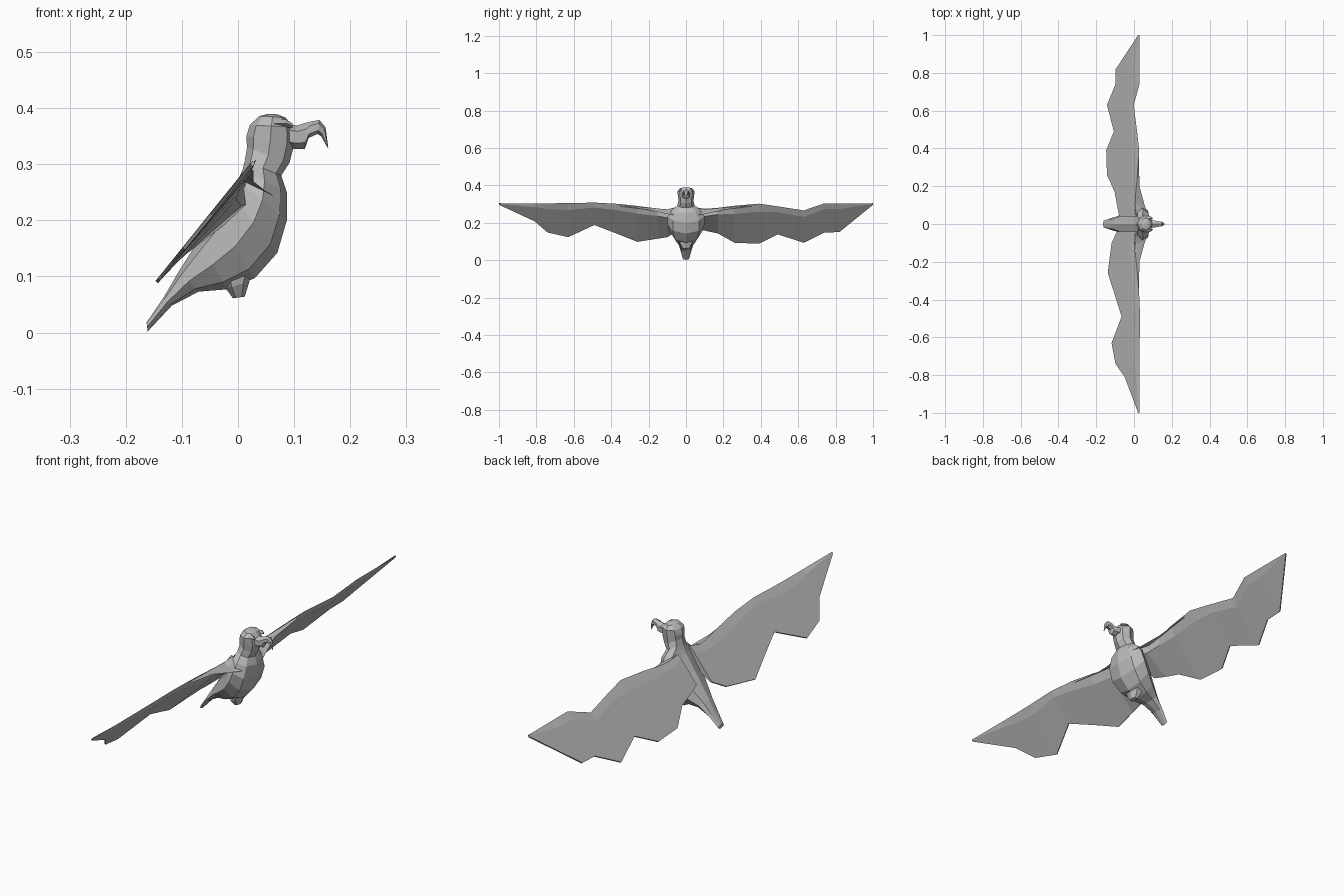
import bpy, bmesh, math
from mathutils import Vector

grey = bpy.data.materials.new("feather grey")
grey.diffuse_color = (0.5, 0.5, 0.5, 1)


def loft(name, rings):
    """Skin a list of equal-sized point rings and cap both ends."""
    bm = bmesh.new()
    vs = [[bm.verts.new(p) for p in r] for r in rings]
    n = len(vs[0])
    for a, b in zip(vs, vs[1:]):
        for i in range(n):
            j = (i + 1) % n
            bm.faces.new((a[i], a[j], b[j], b[i]))
    bm.faces.new(vs[0][::-1])
    bm.faces.new(vs[-1])
    bmesh.ops.recalc_face_normals(bm, faces=bm.faces)
    me = bpy.data.meshes.new(name)
    bm.to_mesh(me)
    bm.free()
    me.materials.append(grey)
    ob = bpy.data.objects.new(name, me)
    bpy.context.collection.objects.link(ob)
    return ob


def oval(bx, bz, fx, fz, w, n=8, y=0.0):
    """Ring spanning a back point and a front point, with half width w."""
    b, f = Vector((bx, y, bz)), Vector((fx, y, fz))
    c, h = (b + f) / 2, (b - f) / 2
    return [c + h * math.cos(t) + Vector((0, w * math.sin(t), 0))
            for t in (2 * math.pi * i / n for i in range(n))]


# Tail, body, neck and head in one skin
loft("body", [oval(*r) for r in (
    (-0.163, 0.018, -0.161, 0.002, 0.018),
    (-0.133, 0.062, -0.118, 0.048, 0.030),
    (-0.105, 0.110, -0.070, 0.073, 0.042),
    (-0.070, 0.165, -0.020, 0.077, 0.065),
    (-0.040, 0.210, 0.030, 0.097, 0.086),
    (-0.015, 0.250, 0.070, 0.142, 0.100),
    (0.000, 0.272, 0.087, 0.200, 0.098),
    (0.008, 0.290, 0.087, 0.250, 0.075),
    (0.012, 0.306, 0.077, 0.280, 0.046),
    (0.016, 0.330, 0.092, 0.303, 0.040),
    (0.015, 0.350, 0.100, 0.335, 0.043),
    (0.021, 0.370, 0.098, 0.366, 0.046),
    (0.038, 0.386, 0.085, 0.383, 0.033),
    (0.055, 0.390, 0.070, 0.389, 0.012))])

# Hooked beak
loft("beak", [oval(*r, n=6) for r in (
    (0.080, 0.373, 0.080, 0.332, 0.026),
    (0.105, 0.369, 0.102, 0.327, 0.022),
    (0.121, 0.374, 0.119, 0.327, 0.018),
    (0.129, 0.376, 0.126, 0.347, 0.017),
    (0.145, 0.379, 0.142, 0.354, 0.015),
    (0.156, 0.366, 0.148, 0.350, 0.010),
    (0.161, 0.329, 0.160, 0.329, 0.002))])

# Brow ridges
for s, side in ((-1, "right"), (1, "left")):
    loft("brow_" + side, [oval(*r, n=4, y=s * 0.030) for r in (
        (0.062, 0.380, 0.062, 0.366, 0.012),
        (0.085, 0.380, 0.085, 0.366, 0.012),
        (0.097, 0.373, 0.097, 0.365, 0.005))])

# Tucked feet under the belly
loft("feet", [oval(*r, n=6) for r in (
    (-0.030, 0.105, 0.030, 0.125, 0.045),
    (-0.022, 0.079, 0.020, 0.090, 0.036),
    (-0.009, 0.061, 0.012, 0.064, 0.020))])


def on_wing(y, z):
    """Point on the tilted wing plane."""
    return Vector((0.03 - (0.305 - z) / 1.23, y, z))


def wing(name, side, stations):
    normal = Vector((0.78, 0, -0.63))
    rings = []
    for y, lead, trail, thick in stations:
        a, b = on_wing(side * y, lead), on_wing(side * y, trail)
        q = a.lerp(b, 0.18)
        rings.append([a, q + normal * thick, b + normal * 0.003,
                      b - normal * 0.003, q - normal * 0.004])
    loft(name, rings)


# Wings: distance out, leading height, trailing height, thickness
wing("wing_left", 1, (
    (0.04, 0.285, 0.175, 0.045), (0.10, 0.275, 0.160, 0.032),
    (0.17, 0.280, 0.145, 0.018), (0.26, 0.291, 0.095, 0.012),
    (0.39, 0.302, 0.090, 0.009), (0.49, 0.288, 0.140, 0.008),
    (0.63, 0.266, 0.095, 0.007), (0.74, 0.304, 0.150, 0.006),
    (0.82, 0.304, 0.152, 0.005), (1.00, 0.304, 0.298, 0.002)))
wing("wing_right", -1, (
    (0.04, 0.285, 0.160, 0.045), (0.10, 0.272, 0.125, 0.032),
    (0.15, 0.276, 0.117, 0.018), (0.26, 0.290, 0.100, 0.012),
    (0.36, 0.301, 0.140, 0.009), (0.49, 0.308, 0.190, 0.008),
    (0.63, 0.305, 0.125, 0.007), (0.74, 0.304, 0.150, 0.006),
    (0.81, 0.304, 0.210, 0.005), (1.00, 0.304, 0.298, 0.002)))

# Shoulders blending the wings into the chest
for s, side in ((-1, "right"), (1, "left")):
    loft("shoulder_" + side, [oval(*r, n=5, y=s * y) for y, r in (
        (0.05, (0.005, 0.285, 0.078, 0.235, 0.012)),
        (0.10, (0.005, 0.272, 0.060, 0.245, 0.008)),
        (0.20, (0.010, 0.280, 0.030, 0.268, 0.004)),
        (0.35, (0.020, 0.292, 0.028, 0.288, 0.002)))])
